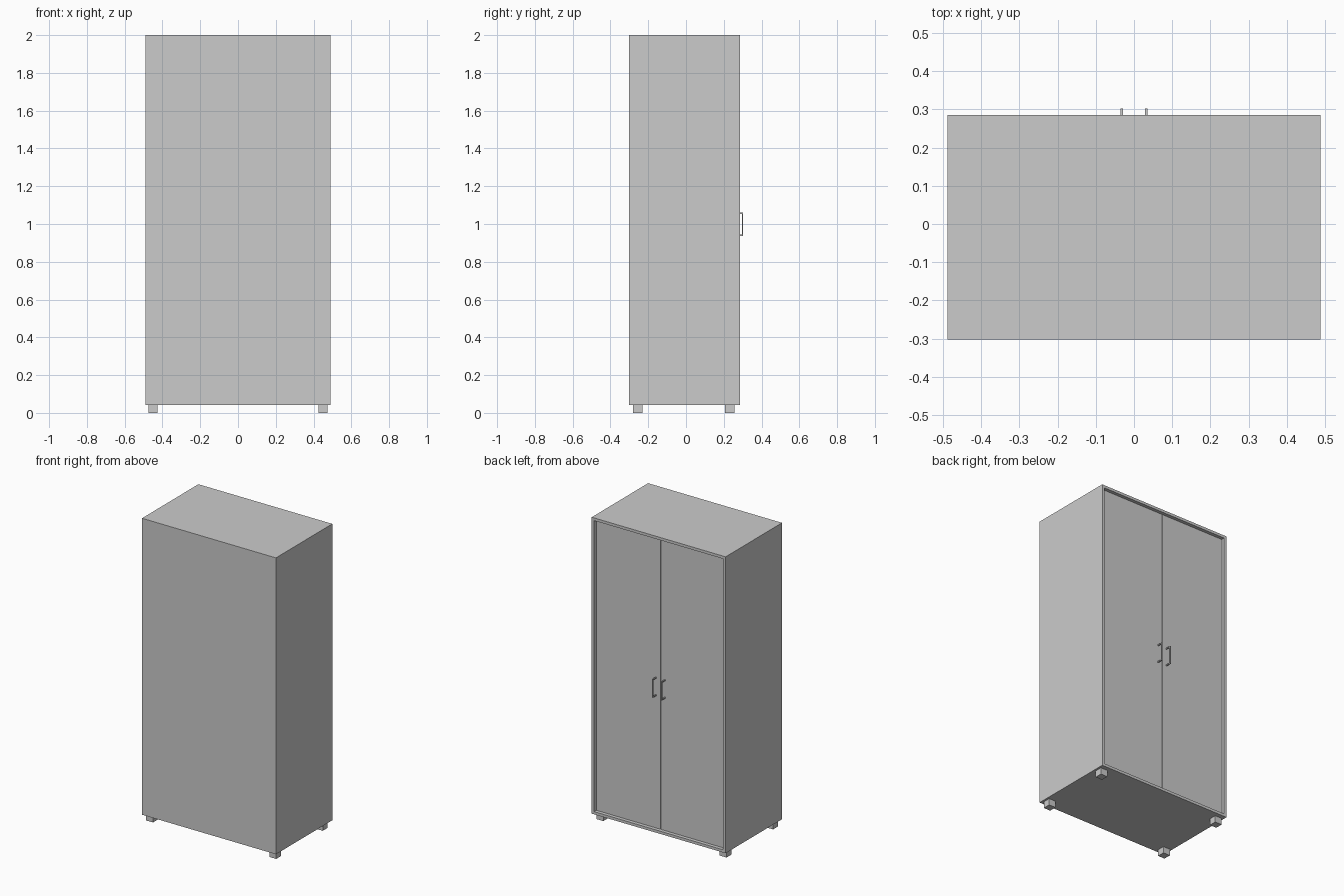
import bpy

if "Cube" in bpy.data.objects:
    bpy.data.objects.remove(bpy.data.objects["Cube"])

W, Y0, Y1, Z0, Z1 = 0.489, -0.303, 0.285, 0.043, 2.0   # carcass limits
T = 0.018                                              # panel thickness
RECESS, GAP = 0.02, 0.002


def box(name, lo, hi):
    bpy.ops.mesh.primitive_cube_add(size=1, location=[(a + b) / 2 for a, b in zip(lo, hi)])
    ob = bpy.context.object
    ob.name = ob.data.name = name
    ob.scale = [b - a for a, b in zip(lo, hi)]
    bpy.ops.object.transform_apply(location=False, rotation=False, scale=True)
    return ob


def sided(name, side, x0, x1, y0, y1, z0, z1):
    """Box given for the +x half, mirrored when side is -1."""
    a, b = sorted((side * x0, side * x1))
    return box(name, (a, y0, z0), (b, y1, z1))


# Carcass panels
box("top_panel", (-W, Y0, Z1 - T), (W, Y1, Z1))
box("bottom_panel", (-W, Y0, Z0), (W, Y1, Z0 + T))
box("back_panel", (-W + T, Y0, Z0 + T), (W - T, Y0 + T, Z1 - T))

door_y = Y1 - RECESS
for side, tag in ((1, "right"), (-1, "left")):
    sided("side_panel_" + tag, side, W - T, W, Y0, Y1, Z0 + T, Z1 - T)

    # Recessed door
    sided("door_" + tag, side, GAP, W - T - GAP, door_y - T, door_y,
          Z0 + T + GAP, Z1 - T - GAP)

    # Handle: grip bar and two posts joined into one object
    hx0, hx1, hy, hz0, hz1, b = 0.029, 0.036, 0.303, 0.937, 1.06, 0.007
    parts = [sided("handle_" + tag, side, hx0, hx1, hy - b, hy, hz0, hz1)]
    for z in (hz0, hz1 - b):
        parts.append(sided("handle_post", side, hx0, hx1, door_y, hy - b, z, z + b))
    bpy.ops.object.select_all(action='DESELECT')
    for p in parts:
        p.select_set(True)
    bpy.context.view_layer.objects.active = parts[0]
    bpy.ops.object.join()

    # Feet
    for y, end in ((-0.28, "front"), (0.206, "rear")):
        sided(f"foot_{end}_{tag}", side, 0.425, 0.475, y, y + 0.05, 0, Z0)
